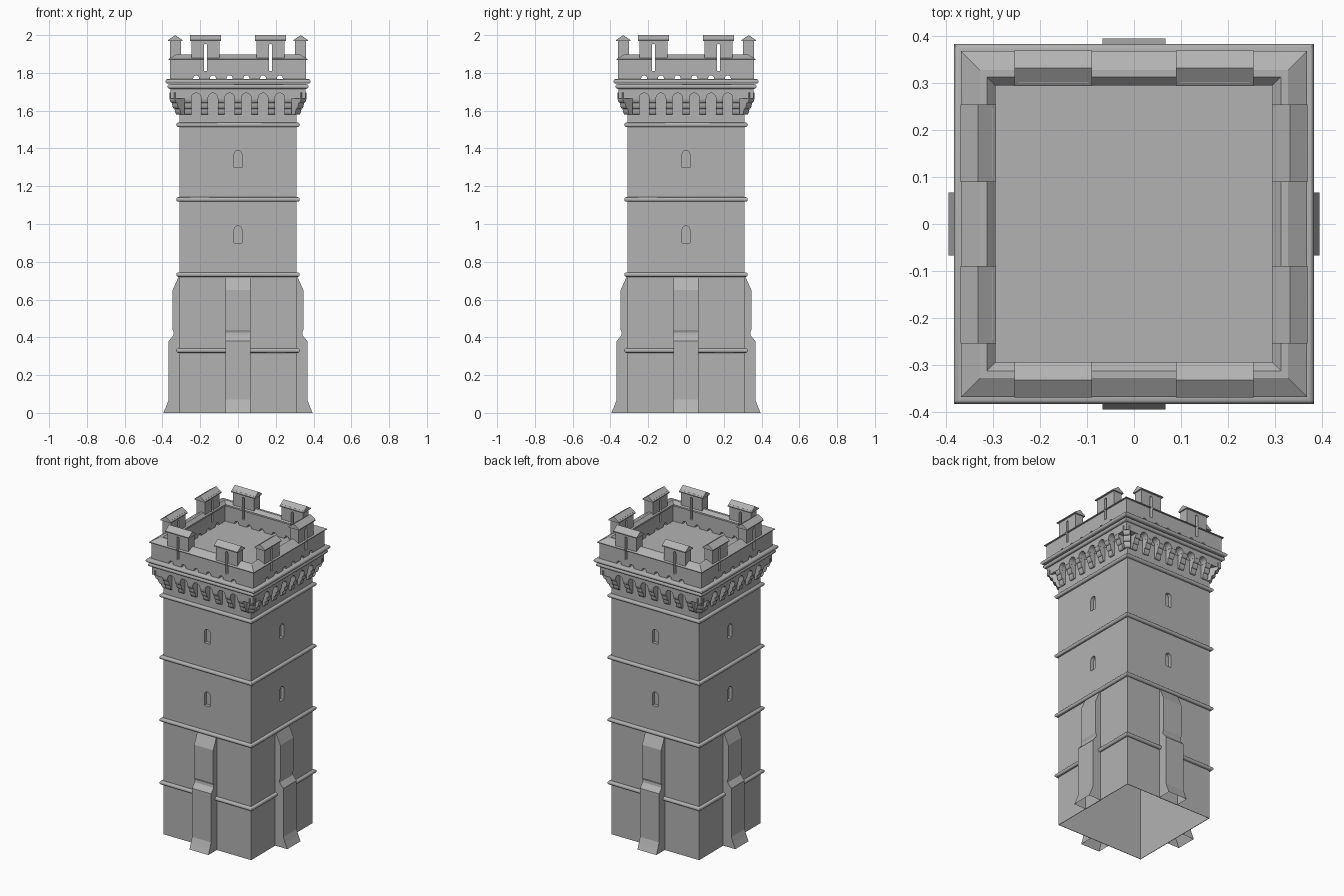
import bpy, bmesh, math
from mathutils import Matrix, Vector

if "Cube" in bpy.data.objects:
    bpy.data.objects.remove(bpy.data.objects["Cube"])

stone = bpy.data.materials.new("grey_stone")
stone.use_nodes = True
GREY = (0.45, 0.45, 0.45, 1)
stone.diffuse_color = GREY
stone.node_tree.nodes["Principled BSDF"].inputs["Base Color"].default_value = GREY

SIDES = [0, 90, 180, 270]
SPACING = 0.0885
MERLONS = (-0.172, 0.172)
HALF = 0.31


def finish(name, bm, smooth=False):
    bmesh.ops.recalc_face_normals(bm, faces=bm.faces)
    mesh = bpy.data.meshes.new(name)
    bm.to_mesh(mesh)
    bm.free()
    mesh.materials.append(stone)
    ob = bpy.data.objects.new(name, mesh)
    bpy.context.collection.objects.link(ob)
    if smooth:
        bpy.ops.object.select_all(action='DESELECT')
        ob.select_set(True)
        bpy.context.view_layer.objects.active = ob
        bpy.ops.object.shade_smooth_by_angle(angle=math.radians(40))
    return ob


def square_ring(bm, profile, closed=True):
    """Sweep a (half width, z) profile round a square."""
    corners = [(-1, -1), (1, -1), (1, 1), (-1, 1)]
    rows = [[bm.verts.new((sx * h, sy * h, z)) for sx, sy in corners] for h, z in profile]
    pairs = list(zip(rows, rows[1:] + rows[:1]))
    for a, b in pairs if closed else pairs[:-1]:
        for i in range(4):
            j = (i + 1) % 4
            bm.faces.new((a[i], a[j], b[j], b[i]))


def prism(bm, pts, lo, hi, angle, along_x=True, open_bottom=False):
    """Extrude (out, z) points along x, or (x, z) points outward, on one side."""
    turn = Matrix.Rotation(math.radians(angle), 3, 'Z')

    def place(p, w):
        x, out = (w, p[0]) if along_x else (p[0], w)
        return bm.verts.new(turn @ Vector((x, -out, p[1])))
    a = [place(p, lo) for p in pts]
    b = [place(p, hi) for p in pts]
    bm.faces.new(a)
    bm.faces.new(b[::-1])
    n = len(pts)
    for i in range(n - 1 if open_bottom else n):
        j = (i + 1) % n
        bm.faces.new((a[i], b[i], b[j], a[j]))


def rect(x0, x1, z0, z1):
    return [(x0, z0), (x1, z0), (x1, z1), (x0, z1)]


def arch(x, half, z0, spring, steps=8):
    """Round-headed opening outline."""
    curve = [(x + half * math.cos(t), spring + half * math.sin(t))
             for t in (math.pi * i / steps for i in range(steps + 1))]
    return [(x - half, z0), (x + half, z0)] + curve


def cut(ob, bm):
    """Subtract the cutter solids from an object for good."""
    cutter = finish("cutter", bm)
    cutter.hide_render = True
    mod = ob.modifiers.new("openings", 'BOOLEAN')
    mod.operation = 'DIFFERENCE'
    mod.solver = 'EXACT'
    mod.object = cutter
    graph = bpy.context.evaluated_depsgraph_get()
    mesh = bpy.data.meshes.new_from_object(ob.evaluated_get(graph))
    ob.modifiers.clear()
    ob.data = mesh
    bpy.data.objects.remove(cutter)


# Hollow shaft with recessed arched windows
bm = bmesh.new()
square_ring(bm, [(HALF, 0), (HALF, 1.7), (0.28, 1.7), (0.28, 0.8), (0.307, 0.7), (0.307, 0)])
shaft = finish("tower_shaft", bm)
bm = bmesh.new()
for angle in SIDES:
    for base in (0.90, 1.30):
        prism(bm, arch(0, 0.02, base, base + 0.07), 0.288, 0.33, angle, False)
cut(shaft, bm)

# Half-round string courses
for i, z in enumerate((0.33, 0.732, 1.13, 1.525)):
    bm = bmesh.new()
    bulge = [(0.315 + 0.012 * math.sin(t), z + 0.012 * math.cos(t))
             for t in (math.pi * k / 8 for k in range(9))]
    square_ring(bm, [(0.308, z + 0.012)] + bulge + [(0.308, z - 0.012)])
    finish(f"string_course_{i + 1}", bm, True)

# Stepped buttresses with flared feet
bm = bmesh.new()
outline = [(0.305, 0), (0.395, 0), (0.380, 0.035), (0.367, 0.07), (0.367, 0.38),
           (0.342, 0.41), (0.340, 0.425), (0.346, 0.44), (0.346, 0.65), (0.314, 0.722), (0.305, 0.722)]
for angle in SIDES:
    prism(bm, outline[1:] + outline[:1], -0.067, 0.067, angle, open_bottom=True)
finish("buttresses", bm)

# Three-lobed corbels, with a larger one on each corner
bm = bmesh.new()


def corbel_profile(scale):
    pts = [(0.30 * scale, 1.58), (0.30 * scale, 1.695), (0.357 * scale, 1.695)]
    for j in range(3):
        top, bottom, out = 1.672 - 0.031 * j, 1.641 - 0.031 * j, 0.357 - 0.014 * j
        for k in range(6):
            t = math.pi / 2 * k / 5
            pts.append(((out - 0.012 * (1 - math.cos(t))) * scale,
                        top - (top - bottom) * math.sin(t)))
    return pts


for angle in SIDES:
    for i in range(-3, 4):
        x = i * SPACING
        prism(bm, corbel_profile(1), x - 0.018, x + 0.018, angle)
    prism(bm, corbel_profile(1.38), -0.02, 0.02, angle + 45)
finish("corbels", bm, True)

# Fascia with small arches between the corbels
bm = bmesh.new()
square_ring(bm, [(0.358, 1.665), (0.358, 1.725), (0.30, 1.725), (0.30, 1.665)])
fascia = finish("arched_fascia", bm)
bm = bmesh.new()
for angle in SIDES:
    for i in range(-3, 3):
        x = (i + 0.5) * SPACING
        prism(bm, arch(x, 0.0255, 1.65, 1.668), 0.312, 0.38, angle, False)
cut(fascia, bm)

# Double cornice moulding
for name, half, z in (("lower_cornice", 0.374, 1.728), ("upper_cornice", 0.384, 1.755)):
    bm = bmesh.new()
    r = 0.012
    curve = [(half - r + r * math.sin(t), z + r * math.cos(t))
             for t in (math.pi * k / 8 for k in range(9))]
    square_ring(bm, [(0.30, z + r)] + curve + [(0.30, z - r)])
    finish(name, bm, True)

# Roof deck
bm = bmesh.new()
bm.faces.new([bm.verts.new((x, y, 1.768)) for x, y in
              ((-HALF, -HALF), (HALF, -HALF), (HALF, HALF), (-HALF, HALF))])
finish("roof_deck", bm)

# Parapet with ridged coping
bm = bmesh.new()
square_ring(bm, [(0.36, 1.76), (0.36, 1.868), (0.369, 1.868), (0.369, 1.873), (0.328, 1.897),
                 (0.313, 1.897), (0.295, 1.878), (0.295, 1.868), (0.302, 1.868), (0.302, 1.76)])
parapet = finish("parapet", bm)

# Merlons
bm = bmesh.new()
for angle in SIDES:
    for x in MERLONS:
        prism(bm, rect(x - 0.075, x + 0.075, 1.868, 1.98), 0.302, 0.36, angle, False)
merlons = finish("merlons", bm)

# Arrow slits through merlons and parapet, drain holes along the parapet foot
for ob in (merlons, parapet):
    bm = bmesh.new()
    for angle in SIDES:
        for x in MERLONS:
            prism(bm, arch(x, 0.008, 1.81, 1.945), 0.28, 0.39, angle, False)
        if ob is parapet:
            for i in range(-3, 3):
                prism(bm, arch((i + 0.5) * SPACING, 0.016, 1.75, 1.771), 0.29, 0.38, angle, False)
    cut(ob, bm)

# Gabled merlon caps
bm = bmesh.new()
gable = [(0.370, 1.968), (0.370, 1.974), (0.332, 2.0), (0.294, 1.974), (0.294, 1.968)]
for angle in SIDES:
    for x in MERLONS:
        prism(bm, gable, x - 0.083, x + 0.083, angle)
finish("merlon_caps", bm)
